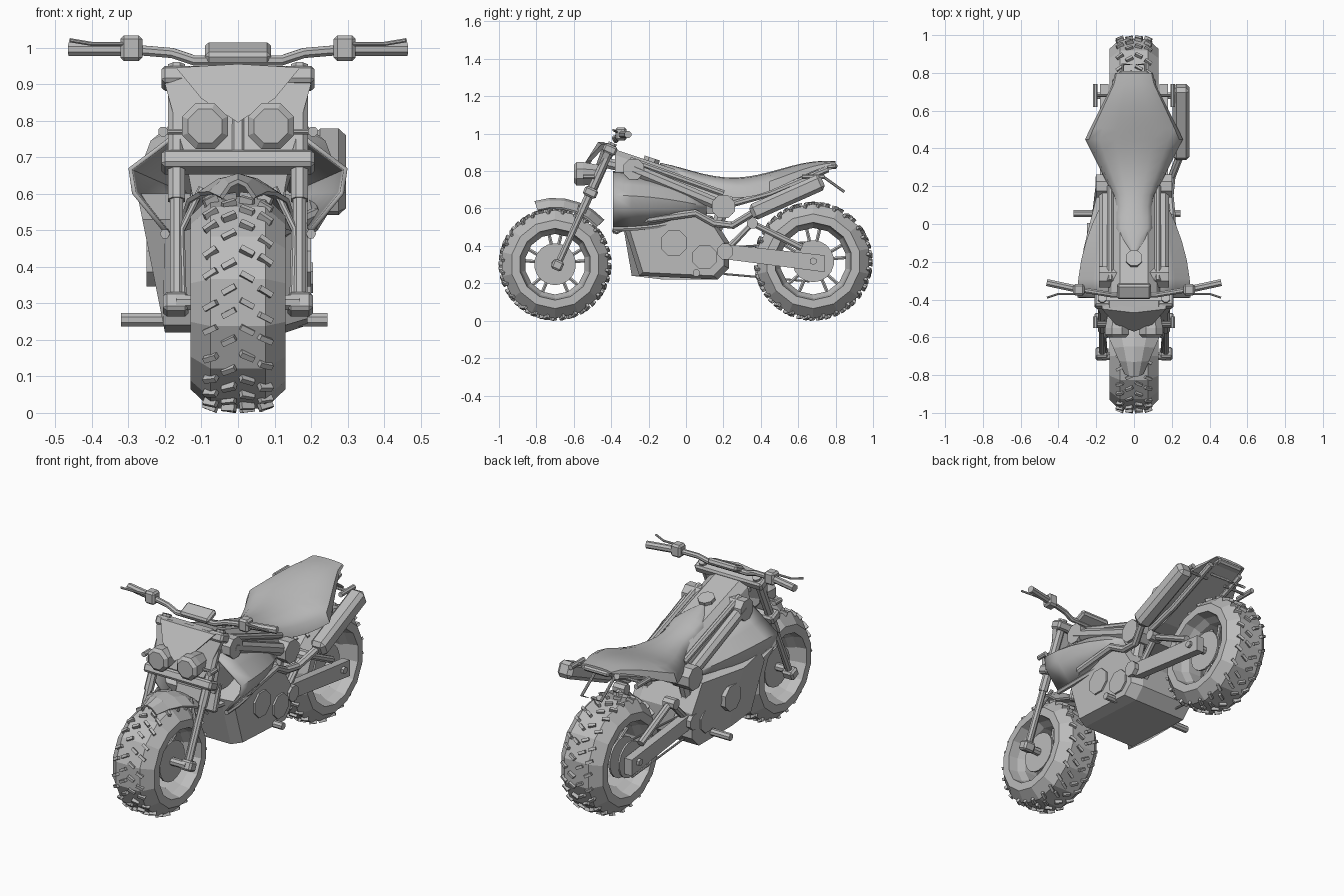
import bpy, bmesh, math, random
from mathutils import Vector, Matrix

random.seed(4)
if "Cube" in bpy.data.objects:
    bpy.data.objects.remove(bpy.data.objects["Cube"])

grey = bpy.data.materials.new("plain grey")
grey.use_nodes = True
grey.diffuse_color = (.5, .5, .5, 1)
grey.node_tree.nodes["Principled BSDF"].inputs["Base Color"].default_value = grey.diffuse_color


def finish(name, bm):
    bmesh.ops.recalc_face_normals(bm, faces=bm.faces)
    mesh = bpy.data.meshes.new(name)
    bm.to_mesh(mesh)
    bm.free()
    mesh.materials.append(grey)
    ob = bpy.data.objects.new(name, mesh)
    bpy.context.collection.objects.link(ob)
    return ob


def soften(ob):
    bpy.ops.object.select_all(action='DESELECT')
    ob.select_set(True)
    bpy.context.view_layer.objects.active = ob
    bpy.ops.object.shade_smooth_by_angle(angle=math.radians(40))


def thicken(ob):
    ob.modifiers.new("thickness", 'SOLIDIFY').thickness = .012


def loft(name, rings, closed=True, loop=False):
    """Skin a row of point rings, capped unless open or looped."""
    bm = bmesh.new()
    rows = [[bm.verts.new(point) for point in ring] for ring in rings]
    count = len(rows[0])
    following = rows[1:] + (rows[:1] if loop else [])
    for a, b in zip(rows, following):
        for i in range(count if closed else count - 1):
            j = (i + 1) % count
            bm.faces.new((a[i], a[j], b[j], b[i]))
    if closed and not loop:
        bm.faces.new(rows[0])
        bm.faces.new(rows[-1])
    return finish(name, bm)


def tube(name, path, radius, sides=8):
    """Bar through points, with one radius or one per point."""
    path = [Vector(p) for p in path]
    radii = radius if isinstance(radius, list) else [radius] * len(path)
    whole = (path[-1] - path[0]).normalized()
    ref = Vector((0, 0, 1)) if abs(whole.x) > .9 else Vector((1, 0, 0))
    rings = []
    for i, p in enumerate(path):
        along = (path[min(i + 1, len(path) - 1)] - path[max(i - 1, 0)]).normalized()
        u = along.cross(ref).normalized()
        v = u.cross(along)
        angles = [math.tau * (k + .5) / sides for k in range(sides)]
        rings.append([p + radii[i] * (math.cos(a) * u + math.sin(a) * v) for a in angles])
    return loft(name, rings)


def pair(name, path, radius, sides=8):
    """Mirrored bars on both sides."""
    for side, sign in (("left", 1), ("right", -1)):
        tube(f"{side}_{name}", [(sign * x, y, z) for x, y, z in path], radius, sides)


def rods(name, x, path, radius, sides=8):
    """Mirrored bars lying in a plane of constant x; path holds (y, z)."""
    pair(name, [(x, *p) for p in path], radius, sides)


def bosses(name, start, end, at, radius, sides=8):
    """Mirrored round stubs running sideways at (y, z)."""
    pair(name, [(start, *at), (end, *at)], radius, sides)


def box(name, centre, size, tilt=0, bevel=.01):
    bm = bmesh.new()
    bmesh.ops.create_cube(bm, size=1)
    bmesh.ops.scale(bm, vec=size, verts=bm.verts)
    bmesh.ops.bevel(bm, geom=bm.edges[:], offset=bevel, segments=1, affect='EDGES')
    bm.transform(Matrix.Translation(centre) @ Matrix.Rotation(tilt, 4, 'X'))
    return finish(name, bm)


def plate(name, half, thickness):
    """Mirror half an outline and give it depth along y."""
    outline = half + [(-x, y, z) for x, y, z in reversed(half) if x > 0]
    loft(name, [outline, [(x, y + thickness, z) for x, y, z in outline]])


def wheel(tag, axle, R):
    def polar(x, r, angle):
        return (x, axle.x + r * math.sin(angle), axle.y + r * math.cos(angle))

    def spin(name, half, sides=14):
        section = half + [(-x, r) for x, r in reversed(half)]
        loft(f"{tag}_{name}", [[polar(x, r, math.tau * k / sides) for x, r in section]
                               for k in range(sides)], loop=True)

    bore = R - .14
    spin("tyre", [(.075, R - .012), (.13, R - .065), (.13, R - .11), (.05, R - .125)])
    spin("rim", [(.095, R - .11), (.04, bore)])
    # slanted tread blocks
    bm = bmesh.new()
    count = 24
    for k in range(count):
        for lane, x in enumerate((-.075, -.025, .025, .075)):
            angle = math.tau * (k + lane % 2 * .5 + random.uniform(-.15, .15)) / count
            place = (Matrix.Translation((0, *axle)) @ Matrix.Rotation(angle, 4, 'X')
                     @ Matrix.Translation((x, 0, R - .011 - x * x))
                     @ Matrix.Rotation(x * 5, 4, 'Y') @ Matrix.Rotation(.5 * (-1) ** (lane // 2), 4, 'Z')
                     @ Matrix.Diagonal((.04, .015, .02, 1)))
            bmesh.ops.create_cube(bm, size=1, matrix=place)
    finish(f"{tag}_tread", bm)
    # hub, discs and forked spokes
    bosses(f"{tag}_axle", 0, .17, axle, .022)
    bosses(f"{tag}_hub", 0, .07, axle, .05)
    bosses(f"{tag}_brake_disc", .07, .08, axle, .112, sides=18)
    for k in range(5):
        for fork in (-.2, .2):
            middle = math.tau * k / 5
            tube(f"{tag}_spoke", [polar(0, .04, middle + fork / 2), polar(0, bore, middle + fork)], .01, 6)


# key (y, z) positions shared by several parts
FRONT_AXLE = Vector((-.7, .302))
REAR_AXLE = Vector((.68, .318))
FORK_FOOT = Vector((-.69, .29))
FORK_TOP = Vector((-.375, .985))
RAIL_FRONT = (-.28, .81)
RAIL_REAR = (.2, .61)
PIVOT = (.21, .37)
BRACE_TOP = (.355, .52)
RAKE = -.42


def fork(t):
    return FORK_FOOT.lerp(FORK_TOP, t)


wheel("front", FRONT_AXLE, FRONT_AXLE.y)
wheel("rear", REAR_AXLE, REAR_AXLE.y)

# engine block: chamfered left side, bulge at the front of the right side
side = [Vector(p) for p in ((-.34, .53), (-.25, .24), (.17, .22), (.23, .28), (.23, .42), (.14, .56), (-.2, .6))]
centre = Vector((-.05, .42))
bulge = [(-.27 + (.57 - p.y) * .2, p.x * .4 - .19, p.y) for p in side]
loft("engine", [bulge] + [[(x, *centre.lerp(p, size)) for p in side]
                          for x, size in ((-.2, 1), (.13, 1), (.19, .9))])
for sign, cover, gear, peg in ((1, .2, .2, .245), (-1, .25, .21, .32)):
    for name, end, y, z, radius in (("engine_cover", cover, -.065, .415, .075),
                                    ("gear_cover", gear, .1, .34, .07), ("footpeg", peg, .055, .255, .02)):
        tube(name, [(sign * .1, y, z), (sign * end, y, z)], radius)
box("radiator", (0, -.35, .56), (.26, .04, .2), -.3)

# tank, falling evenly toward the saddle
tank = []
for y in (-.38, .25):
    top, waist, base = .79 - .33 * y, .75 - .36 * y, .57
    half = [(.075, top), (.12, waist), (.15, (waist + base) / 2), (.12, base)]
    tank.append([(x, y, z) for x, z in half] + [(-x, y, z) for x, z in reversed(half)])
loft("tank", tank)
tube("fuel_cap", [(0, -.19, .84), (0, -.18, .87)], .046)

# saddle: kite plan, dipped ridge, edges hanging lowest at mid length
rows, steps = [], 8
for k in range(17):
    t = k / 16
    y = -.14 + .94 * t
    width = max(.26 - .5 * abs(y - .45), .1) * min(1, .2 + t * 7)
    ridge = .81 - .045 * math.cos(math.tau * (y - .25))
    drop = .015 + .095 * math.sin(math.pi * t)
    arch = [math.pi * i / steps for i in range(steps + 1)]
    rows.append([(-width * math.cos(a), y, ridge - drop + drop * abs(math.sin(a)) ** .7) for a in arch])
soften(loft("seat", rows))

# tail under the saddle, lamp and hanging plate frame
tail = [(.2, .62), (.35, .64), (.8, .82), (.5, .78), (.2, .68)]
loft("tail_frame", [[(x, *p) for p in tail] for x in (-.08, .08)])
box("tail_lamp", (0, .78, .825), (.16, .06, .03), .1)
pair("plate_frame", [(.06, .72, .78), (.06, .845, .69), (0, .845, .69)], .008)

# side fairings blend from a flared mouth to a narrow tail
mouth = [(.13, .8), (.22, .73), (.3, .67), (.29, .6), (.2, .49)]
narrow = [(.1, .68), (.14, .65), (.17, .61), (.16, .59), (.13, .56)]
for sign in (1, -1):
    rows = []
    for k in range(6):
        t = k / 5
        blend = [Vector(a).lerp(Vector(b), t * t) for a, b in zip(mouth, narrow)]
        rows.append([(sign * p.x, -.39 + t / 2, p.y) for p in blend])
    shell = loft("side_fairing", rows, closed=False)
    soften(shell)
    thicken(shell)
    tube("fairing_lip", [row[-1] for row in rows], .014, 6)

# frame rails, joints and struts
bosses("front_frame_joint", .08, .185, RAIL_FRONT, .06)
bosses("rear_frame_joint", .08, .2, RAIL_REAR, .066)
rods("frame_rail", .155, [RAIL_FRONT, RAIL_REAR], .034)
rods("upper_rail", .125, [(-.3, .86), (.2, .68)], .018)
rods("head_strut", .07, [RAIL_FRONT, fork(.8)], .03)
rods("seat_strut", .1, [RAIL_REAR, (.45, .68), (.76, .81)], .018)
rods("downtube", .12, [RAIL_REAR, (.16, .48), PIVOT], .035)

# swingarm with its upper brace
arm = [(.2, .33), (.2, .41), (.74, .35), (.74, .26)]
for sign in (1, -1):
    loft("swingarm", [[(sign * x, *p) for p in arm] for x in (.135, .18)])
bosses("swingarm_pivot", .1, .205, PIVOT, .045)
rods("swingarm_brace", .15, [PIVOT, BRACE_TOP, (.62, .39)], .02)
bosses("brace_joint", .12, .19, BRACE_TOP, .03)
bosses("rear_axle_nut", .17, .195, REAR_AXLE, .02, sides=6)

# raked fork, clamps and steering head
rods("fork_lower", .168, [fork(0), fork(.5)], .019)
rods("fork_upper", .168, [fork(.42), fork(.95)], .025)
pair("fork_stay", [(.15, *fork(.03)), (.155, -.6, .5), (.1, -.565, .615)], .01)
tube("steering_stem", [(0, *fork(.55)), (0, *fork(.92))], .03)
for name, t in (("lower_clamp", .57), ("upper_clamp", .9)):
    box(name, (0, *fork(t)), (.42, .075, .05), RAKE)
for x in (-.17, .17):
    box("axle_clamp", (x, *fork(.01)), (.07, .06, .055), RAKE)

# handlebar, controls and instruments
pair("handlebar", [(0, -.375, .965), (.12, -.375, .965), (.18, -.365, .985), (.3, -.345, .995)], .015)
pair("grip", [(.3, -.345, .995), (.462, -.31, .995)], .02)
pair("lever", [(.29, -.37, 1.01), (.4, -.37, 1.01), (.46, -.39, 1.02)], .006)
for x in (-.292, .292):
    box("control_box", (x, -.348, .998), (.06, .06, .07))
box("instrument_panel", (0, -.355, .985), (.18, .085, .035), -RAKE)

# headlights, nose shield and raised V plate
pair("headlight", [(.09, y, .785) for y in (-.46, -.55, -.585, -.6)], [.05, .068, .068, .05])
plate("nose_shield", [(.13, -.44, .95), (.2, -.44, .9), (.15, -.52, .72)], .035)
plate("nose_plate", [(0, -.47, .955), (.17, -.45, .945), (.1, -.53, .86), (0, -.57, .795)], .03)

# indicators
for name, y, inner, reach in (("front", -.52, .12, .03), ("rear", .68, .06, .06)):
    bosses(f"{name}_indicator_arm", inner, .2, (y, .77), .008)
    rods(f"{name}_indicator", .205, [(y - reach, .77), (y + reach, .77)], .014)

# front mudguard wrapped around the wheel
rows = []
for k in range(6):
    t = k / 5
    angle = math.radians(66 * t - 18)
    width = .05 + .1 * min(1, t * 1.5)
    rows.append([(width * u, FRONT_AXLE.x + r * math.sin(angle), FRONT_AXLE.y + r * math.cos(angle))
                 for u in (-1, -.5, 0, .5, 1) for r in [.355 - .05 * u * u]])
thicken(loft("front_mudguard", rows, closed=False))

# exhaust header and boxy silencer on the left
tube("exhaust_pipe", [(.1, -.36, .49), (.21, -.2, .54), (.2, .05, .575), (.19, .15, .52),
                      (.2, .25, .51), (.25, .38, .59)], .021)
box("silencer", (.25, .54, .66), (.09, .42, .09), -RAKE, bevel=.02)

# chain and sprocket on the right
for start, end in (((.2, .25), (.66, .21)), ((.2, .39), (.66, .42))):
    tube("chain", [(-.125, *start), (-.125, *end)], .006)
tube("sprocket", [(-.12, *REAR_AXLE), (-.13, *REAR_AXLE)], .1, sides=16)
